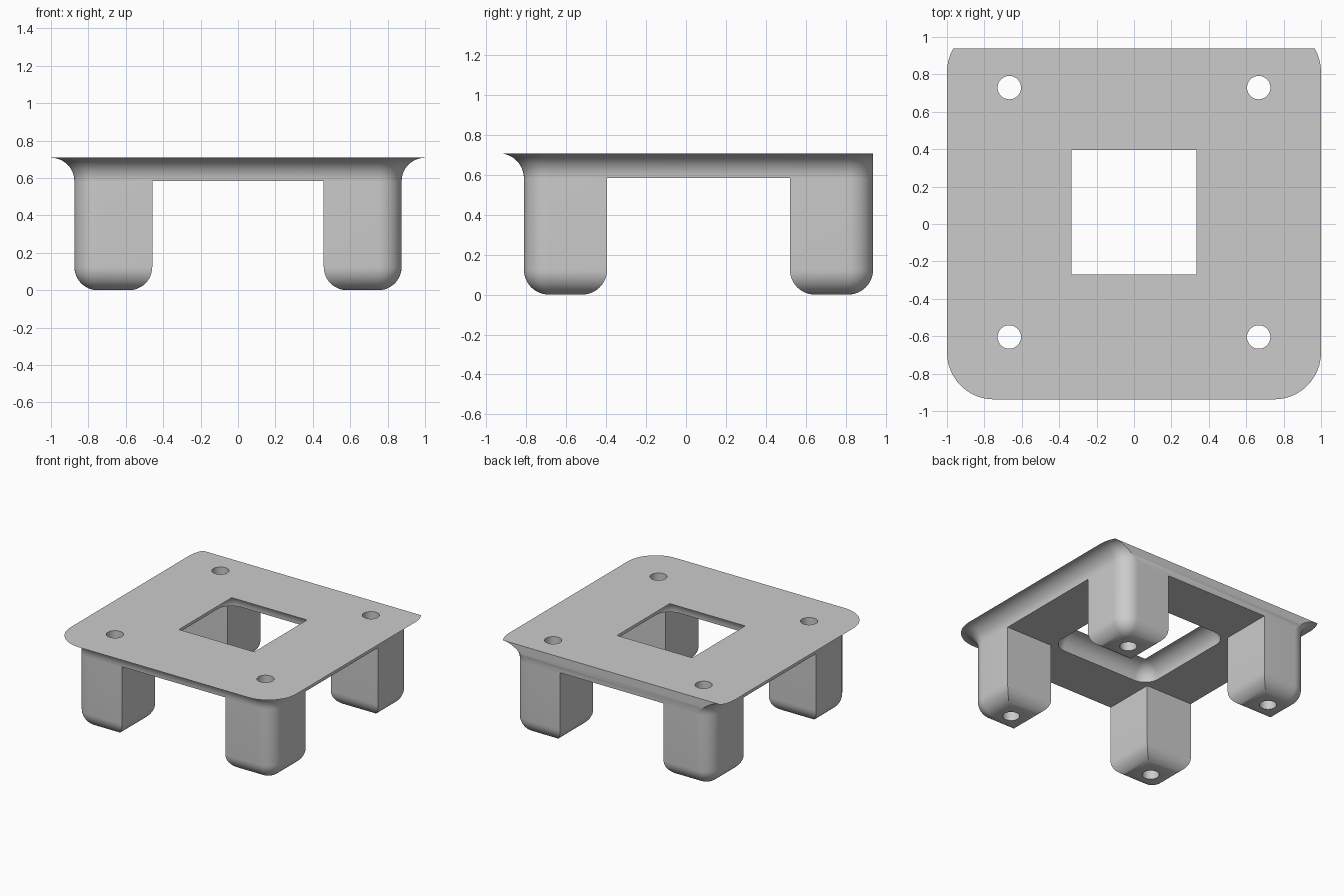
import bpy, bmesh
from math import sin, cos, pi, sqrt

old = bpy.data.objects.get("Cube")
if old:
    bpy.data.objects.remove(old, do_unlink=True)

U = 1 / 24                    # design grid
R = 3 * U                     # every fillet radius
TOP, UNDER = 17 * U, 14 * U   # plate top and underside
X, FRONT, BACK = 21 * U, -19.5 * U, 22.5 * U   # body walls
LEG = 10 * U                  # leg width
SEG = 12

grey = bpy.data.materials.new("plain grey")
grey.use_nodes = True
colour = (0.6, 0.6, 0.6, 1)
grey.diffuse_color = colour
grey.node_tree.nodes["Principled BSDF"].inputs["Base Color"].default_value = colour


def outline(x0, x1, y0, y1, radii, z):
    """Rectangle ring, corners counter-clockwise from (x0, y0)."""
    ring = []
    corners = [(x0, y0, 1, 1), (x1, y0, -1, 1), (x1, y1, -1, -1), (x0, y1, 1, -1)]
    for i, ((x, y, sx, sy), r) in enumerate(zip(corners, radii)):
        if r is None:
            ring.append((x, y, z))
            continue
        for k in range(SEG + 1):
            a = pi + (i + k / SEG) * pi / 2
            ring.append((x + sx * r + r * cos(a), y + sy * r + r * sin(a), z))
    return ring


def loft(name, rings):
    """Closed solid through matching rings, listed upward."""
    bm = bmesh.new()
    loops = [[bm.verts.new(p) for p in ring] for ring in rings]
    for low, high in zip(loops, loops[1:]):
        for i in range(len(low)):
            j = (i + 1) % len(low)
            bm.faces.new((low[i], low[j], high[j], high[i]))
    bm.faces.new(loops[0][::-1])
    bm.faces.new(loops[-1])
    bmesh.ops.remove_doubles(bm, verts=bm.verts, dist=1e-5)
    return finish(name, bm)


def finish(name, bm):
    bmesh.ops.recalc_face_normals(bm, faces=bm.faces)
    mesh = bpy.data.meshes.new(name)
    bm.to_mesh(mesh)
    bm.free()
    mesh.materials.append(grey)
    ob = bpy.data.objects.new(name, mesh)
    bpy.context.collection.objects.link(ob)
    return ob


def activate(ob):
    bpy.ops.object.select_all(action="DESELECT")
    ob.select_set(True)
    bpy.context.view_layer.objects.active = ob


def cut(ob, cutter):
    mod = ob.modifiers.new("cut", "BOOLEAN")
    mod.operation, mod.solver, mod.object = "DIFFERENCE", "EXACT", cutter
    activate(ob)
    bpy.ops.object.modifier_apply(modifier=mod.name)


# Concave flare: (outward offset, height) from the underside to the top
flare = [(R * (1 - cos(t)), UNDER + R * sin(t))
         for t in [k / SEG * pi / 2 for k in range(SEG + 1)]]

# Top plate with flared rim, trimmed flat at the back
plate = loft("top_plate", [
    outline(-X - d, X + d, FRONT - d, BACK + d, [R + d] * 4, z) for d, z in flare])
bm = bmesh.new()
bm.from_mesh(plate.data)
trim = bmesh.ops.bisect_plane(
    bm, geom=bm.verts[:] + bm.edges[:] + bm.faces[:],
    plane_co=(0, BACK + 0.0003, 0), plane_no=(0, 1, 0), clear_outer=True)
bmesh.ops.edgenet_fill(
    bm, edges=[e for e in trim["geom_cut"] if isinstance(e, bmesh.types.BMEdge)])
bmesh.ops.recalc_face_normals(bm, faces=bm.faces)
bm.to_mesh(plate.data)
bm.free()

# Square opening, wide below and sharp-cornered at the top
IN = X - LEG
opening_rings = [
    outline(-IN + d, IN - d, FRONT + LEG + d, BACK - LEG - d,
            [max(R - d, 1e-3)] * 4, z) for d, z in flare]
opening_rings = ([[(x, y, UNDER - R) for x, y, z in opening_rings[0]]] + opening_rings
                 + [[(x, y, TOP + R) for x, y, z in opening_rings[-1]]])
opening = loft("opening_cutter", opening_rings)
cut(plate, opening)
cutters = [opening]

# Legs with rounded feet; only the outer vertical edge is rounded
legs = []
for name, sx, y0, corner in (("front_left_leg", 1, FRONT, 1),
                             ("front_right_leg", -1, FRONT, 0),
                             ("back_left_leg", 1, BACK - LEG, 2),
                             ("back_right_leg", -1, BACK - LEG, 3)):
    x0 = IN if sx > 0 else -X
    rings = []
    for k in range(SEG + 1):
        t = k / SEG * pi / 2
        d, z = R * (1 - sin(t)), R * (1 - cos(t))
        radii = [None] * 4
        radii[corner] = max(R - d, 1e-3)
        rings.append(outline(x0 + d, x0 + LEG - d, y0 + d, y0 + LEG - d, radii, z))
    rings.append([(x, y, UNDER) for x, y, z in rings[-1]])
    leg = loft(name, rings)
    legs.append(leg)

    # Screw hole through plate and leg
    bpy.ops.mesh.primitive_cylinder_add(
        vertices=48, radius=R / 2, depth=2,
        location=(x0 + LEG / 2, y0 + LEG / 2, TOP / 2))
    drill = bpy.context.object
    cut(leg, drill)
    cut(plate, drill)
    cutters.append(drill)

for ob in cutters:
    bpy.data.objects.remove(ob, do_unlink=True)

for ob in [plate] + legs:
    for slot in range(len(ob.data.materials) - 1, 0, -1):
        ob.data.materials.pop(index=slot)
    activate(ob)
    bpy.ops.object.shade_smooth_by_angle(angle=pi / 6)
